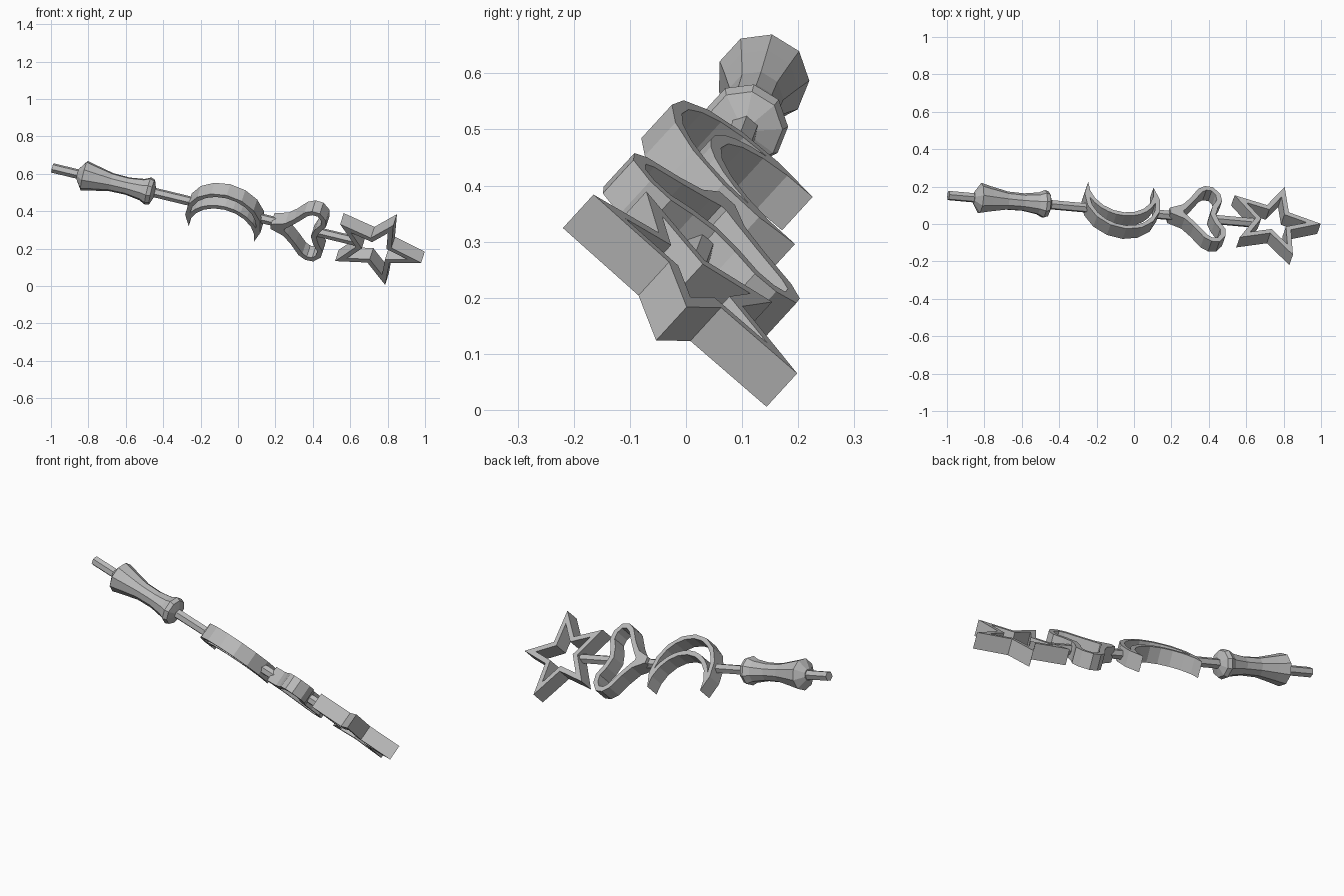
import bpy, bmesh, math
from mathutils import Matrix, Vector

if "Cube" in bpy.data.objects:
    bpy.data.objects.remove(bpy.data.objects["Cube"])

# Wand frame: U along the wand, V across the ornaments, N through their depth
U = Vector((1, -0.09, -0.241)).normalized()
N = Vector((0.23, 0.66, 0.72))
N = (N - U * N.dot(U)).normalized()
V = N.cross(U)
FRAME = Matrix.Translation((0, 0.063, 0.392)) @ Matrix((U, V, N)).transposed().to_4x4()
DEPTH = 0.083

grey = bpy.data.materials.new("plain grey")
grey.use_nodes = True
grey.diffuse_color = (0.5, 0.5, 0.5, 1)
shader = next(n for n in grey.node_tree.nodes if n.type == 'BSDF_PRINCIPLED')
shader.inputs["Base Color"].default_value = grey.diffuse_color


def finish(name, bm):
    bmesh.ops.recalc_face_normals(bm, faces=bm.faces)
    bm.transform(FRAME)
    mesh = bpy.data.meshes.new(name)
    bm.to_mesh(mesh)
    bm.free()
    mesh.materials.append(grey)
    bpy.context.collection.objects.link(bpy.data.objects.new(name, mesh))


def frame_shape(name, outer, hole):
    """Extruded outline with a matching hole."""
    bm = bmesh.new()
    rings = [[bm.verts.new((x, y, z)) for x, y in loop]
             for loop, z in ((outer, -DEPTH / 2), (outer, DEPTH / 2),
                             (hole, DEPTH / 2), (hole, -DEPTH / 2))]
    count = len(outer)
    for a, b in zip(rings, rings[1:] + rings[:1]):
        for i in range(count):
            j = (i + 1) % count
            bm.faces.new((a[i], a[j], b[j], b[i]))
    finish(name, bm)


def lathe(name, profile, sides):
    """Closed turned shape along the wand axis."""
    bm = bmesh.new()
    rings = []
    for t, r in profile:
        angles = [2 * math.pi * i / sides for i in range(sides)]
        rings.append([bm.verts.new((t, r * math.cos(a), r * math.sin(a))) for a in angles])
    for a, b in zip(rings, rings[1:]):
        for i in range(sides):
            j = (i + 1) % sides
            bm.faces.new((a[i], a[j], b[j], b[i]))
    bm.faces.new(rings[0])
    bm.faces.new(rings[-1])
    finish(name, bm)


def arc(centre, half, tip, mid, steps=10):
    """Arc from tip to tip through a middle height."""
    sag = tip - mid
    r = (half * half + sag * sag) / (2 * sag)
    reach = math.atan2(half, r - sag)
    angles = [reach * (2 * i / steps - 1) for i in range(steps + 1)]
    return [(centre + r * math.sin(a), mid + r - r * math.cos(a)) for a in angles]


def crescent(centre, half, tip, outer_mid, inner_mid):
    inner = arc(centre, half, tip, inner_mid)
    return arc(centre, half, tip, outer_mid) + inner[-2:0:-1]


def star(centre, tip, valley):
    return [(centre + r * math.cos(i * math.pi / 5), r * math.sin(i * math.pi / 5))
            for i in range(10) for r in [valley if i % 2 else tip]]


def mirrored(half):
    return half + [(x, -y) for x, y in reversed(half) if y > 0]


# Rod pieces between the ornaments
for name, start, end in (("handle_rod", -1.025, -0.262),
                         ("middle_rod", 0.125, 0.22),
                         ("star_rod", 0.43, 0.67)):
    lathe(name, [(start, 0.026), (end, 0.026)], 6)

# Flared grip
lathe("grip", [(-0.885, 0.03), (-0.85, 0.083), (-0.79, 0.069), (-0.7, 0.05),
               (-0.61, 0.048), (-0.53, 0.06), (-0.497, 0.076),
               (-0.475, 0.068), (-0.458, 0.022)], 9)

# Hollow crescent
frame_shape("crescent_moon", crescent(-0.068, 0.18, 0.152, -0.162, -0.045),
            crescent(-0.068, 0.182, 0.045, -0.138, -0.069))

# Hollow heart, pointing back along the rod
heart = [(0.19, 0.018), (0.265, 0.05), (0.31, 0.1), (0.36, 0.172), (0.4, 0.197),
         (0.444, 0.194), (0.481, 0.15), (0.486, 0.1), (0.458, 0.05), (0.442, 0)]
heart_hole = [(0.265, 0.006), (0.287, 0.03), (0.335, 0.09), (0.38, 0.152), (0.405, 0.169),
              (0.435, 0.167), (0.454, 0.142), (0.457, 0.105), (0.43, 0.06), (0.412, 0)]
frame_shape("heart", mirrored(heart), mirrored(heart_hole))

# Hollow star at the end
frame_shape("star", star(0.766, 0.255, 0.105), star(0.766, 0.178, 0.073))
